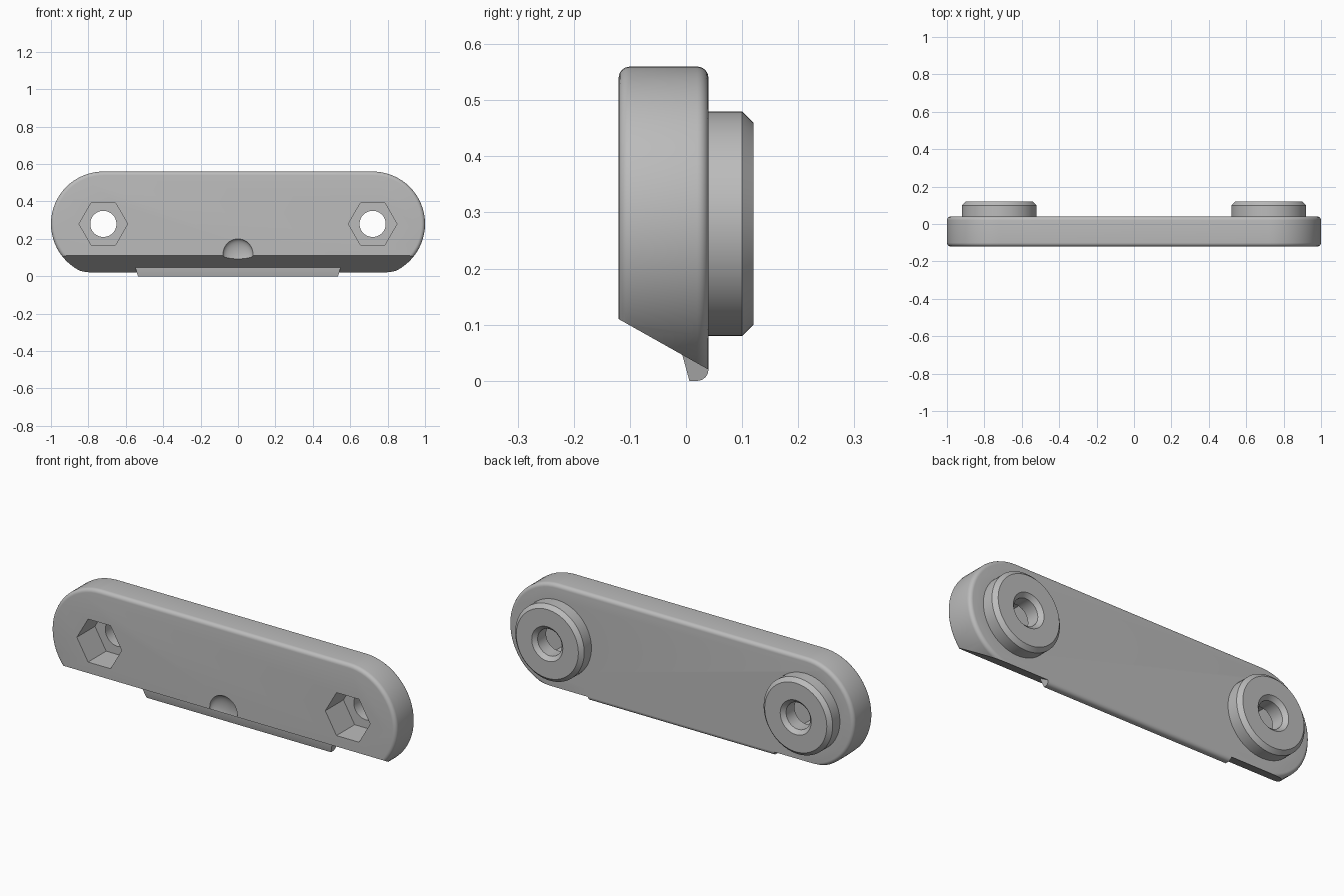
import bpy, bmesh, math
from mathutils import Matrix

if "Cube" in bpy.data.objects:
    bpy.data.objects.remove(bpy.data.objects["Cube"])

grey = bpy.data.materials.new("warm_free_grey")
grey.name = "plain_grey"
grey.diffuse_color = (0.5, 0.5, 0.5, 1)
grey.use_nodes = True
grey.node_tree.nodes["Principled BSDF"].inputs["Base Color"].default_value = grey.diffuse_color

CX, CZ, R = 0.72, 0.28, 0.28      # end centres and plate radius


def finish(name, bm):
    bmesh.ops.recalc_face_normals(bm, faces=bm.faces)
    me = bpy.data.meshes.new(name)
    bm.to_mesh(me)
    bm.free()
    me.materials.append(grey)
    ob = bpy.data.objects.new(name, me)
    bpy.context.collection.objects.link(ob)
    return ob


def loft(name, rings):
    """Capped solid through rings of equal point count."""
    bm = bmesh.new()
    loops = [[bm.verts.new(p) for p in ring] for ring in rings]
    n = len(loops[0])
    for a, b in zip(loops, loops[1:]):
        for i in range(n):
            j = (i + 1) % n
            bm.faces.new((a[i], a[j], b[j], b[i]))
    bm.faces.new(loops[0])
    bm.faces.new(loops[-1][::-1])
    return finish(name, bm)


def stadium(y, r, n=32):
    pts = []
    for side, start in ((1, -math.pi / 2), (-1, math.pi / 2)):
        for i in range(n + 1):
            a = start + math.pi * i / n
            pts.append((side * CX + r * math.cos(a), y, CZ + r * math.sin(a)))
    return pts


def circle(x, y, r, n=64):
    return [(x + r * math.cos(2 * math.pi * i / n), y,
             CZ + r * math.sin(2 * math.pi * i / n)) for i in range(n)]


def combine(target, tool, op):
    """Apply a boolean and remove the tool."""
    mod = target.modifiers.new("cut", 'BOOLEAN')
    mod.object, mod.operation, mod.solver = tool, op, 'EXACT'
    bpy.context.view_layer.update()
    dg = bpy.context.evaluated_depsgraph_get()
    me = bpy.data.meshes.new_from_object(target.evaluated_get(dg))
    target.modifiers.clear()
    target.data = me
    bpy.data.objects.remove(tool)


# plate with rounded front and back rims
F, B, r = -0.12, 0.04, 0.02
arc = [(r * (1 - math.sin(a)), r * (1 - math.cos(a)))
       for a in [math.pi / 2 * i / 6 for i in range(7)]]
prof = [(F + d, R - inset) for inset, d in arc]
prof += [(B - d, R - inset) for inset, d in reversed(arc)]
plate = loft("plate", [stadium(y, rad) for y, rad in prof])

# slanted underside
wedge = loft("wedge", [[(x, -0.2, 0.155), (x, 0.1, -0.01375), (x, 0.1, -0.2),
                        (x, -0.2, -0.2)] for x in (-1.2, 1.2)])
combine(plate, wedge, 'DIFFERENCE')

# lip along the bottom, rounded at the back, ends slightly tapered
lip_prof = [(-0.006, 0.044), (0.006, 0.0)]
lip_prof += [(0.02 + r * math.sin(a), r - r * math.cos(a))
             for a in [math.pi / 2 * i / 6 for i in range(7)]]
lip_prof += [(0.04, 0.06), (-0.006, 0.06)]
lip = loft("lip", [[(s * (0.535 + 0.3 * min(z, 0.044)), y, z)
                    for y, z in lip_prof] for s in (-1, 1)])
combine(plate, lip, 'UNION')

for s in (-1, 1):
    x = s * CX
    # chamfered round boss on the back
    boss = loft("boss", [circle(x, y, rad) for y, rad in
                         ((0.0, 0.2), (0.10, 0.2), (0.12, 0.18))])
    combine(plate, boss, 'UNION')
    # bolt hole with countersunk back
    hole = loft("hole", [circle(x, y, rad, 48) for y, rad in
                         ((-0.2, 0.07), (0.10, 0.07), (0.13, 0.10))])
    combine(plate, hole, 'DIFFERENCE')
    # hexagonal nut pocket in the front
    pocket = loft("pocket", [circle(x, y, 0.13, 6) for y in (-0.2, 0.03)])
    combine(plate, pocket, 'DIFFERENCE')

# shallow thumb dimple in the lower front edge
bm = bmesh.new()
bmesh.ops.create_uvsphere(bm, u_segments=40, v_segments=24, radius=0.08,
                          matrix=Matrix.Translation((0, F, 0.12)) @
                          Matrix.Diagonal((1, 0.4, 1, 1)))
combine(plate, finish("dimple", bm), 'DIFFERENCE')

# smooth shading with sharp edges kept
bpy.context.view_layer.objects.active = plate
plate.select_set(True)
bpy.ops.object.shade_smooth_by_angle(angle=math.radians(25))
